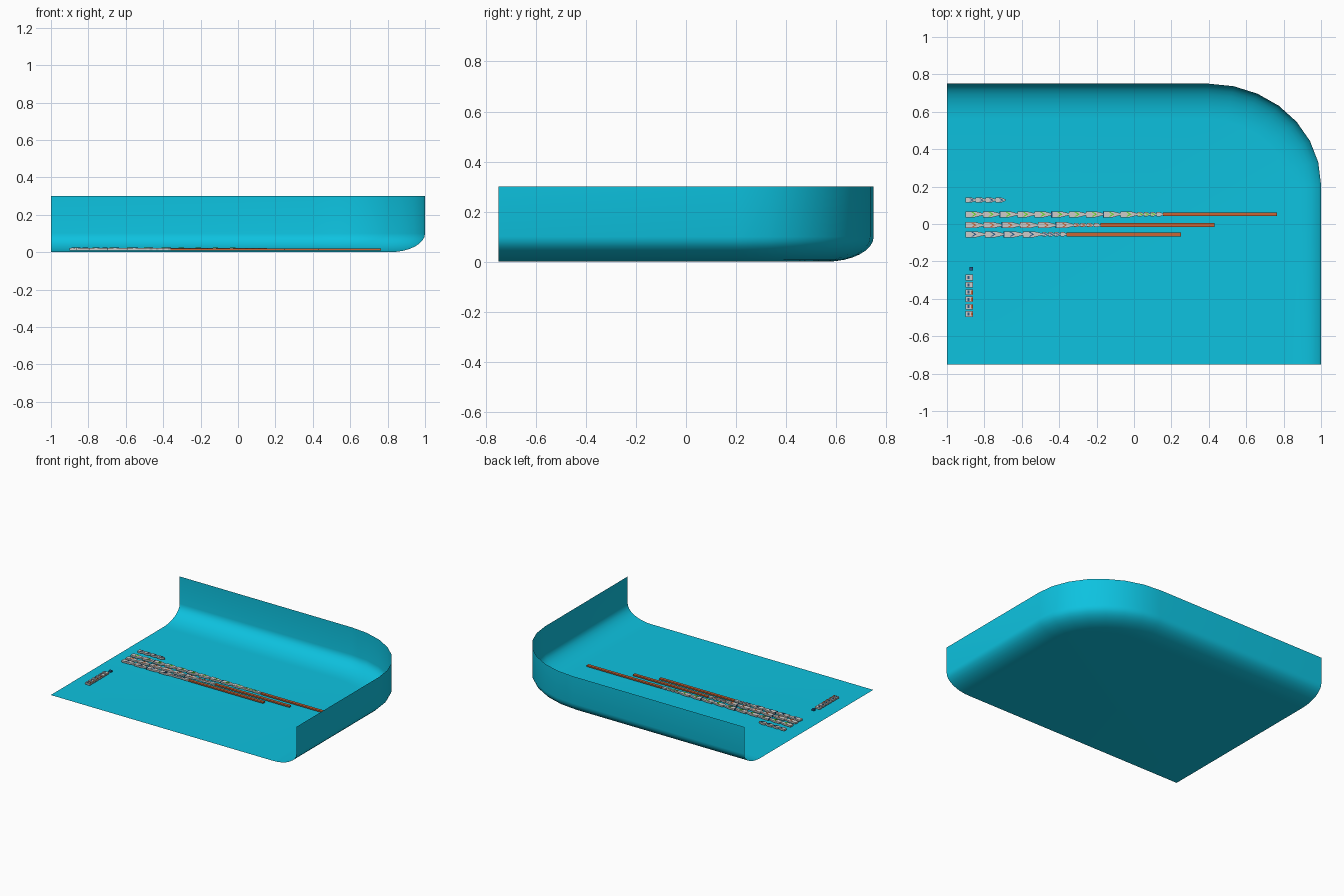
import bpy, bmesh, math

if "Cube" in bpy.data.objects:
    bpy.data.objects.remove(bpy.data.objects["Cube"])


def material(name, rgb):
    m = bpy.data.materials.new(name)
    m.diffuse_color = (*rgb, 1)
    m.use_nodes = True
    m.node_tree.nodes["Principled BSDF"].inputs["Base Color"].default_value = m.diffuse_color
    return m


CYAN = material("cyan", (0.004, 0.54, 0.74))
GREY = material("light grey", (0.62, 0.60, 0.58))
ORANGE = material("copper orange", (0.60, 0.13, 0.035))
GREEN = material("bright green", (0.12, 0.72, 0.02))
BLUE = material("dark blue", (0.02, 0.10, 0.25))


def finish(name, bm, mat):
    bmesh.ops.recalc_face_normals(bm, faces=bm.faces)
    me = bpy.data.meshes.new(name)
    bm.to_mesh(me)
    bm.free()
    me.materials.append(mat)
    ob = bpy.data.objects.new(name, me)
    bpy.context.collection.objects.link(ob)
    return ob


def prisms(name, outlines, z0, z1, mat):
    """Extrude a list of flat outlines into one object."""
    bm = bmesh.new()
    for pts in outlines:
        f = bm.faces.new([bm.verts.new((x, y, z0)) for x, y in pts])
        r = bmesh.ops.extrude_face_region(bm, geom=[f])
        for v in r["geom"]:
            if isinstance(v, bmesh.types.BMVert):
                v.co.z = z1
    return finish(name, bm, mat)


def rect(x0, x1, y, w):
    return [(x0, y - w / 2), (x1, y - w / 2), (x1, y + w / 2), (x0, y + w / 2)]


def arrow(x0, x1, y, w):
    m = x0 + (x1 - x0) * 0.55
    return [(x0, y - w / 2), (m, y - w / 2), (x1, y - w / 6),
            (x1, y + w / 6), (m, y + w / 2), (x0, y + w / 2)]


def chevron(x, y, w):
    t, d = 0.010, 0.018
    return [(x, y - w / 2), (x + t, y - w / 2), (x + t + d, y),
            (x + t, y + w / 2), (x, y + w / 2), (x + d, y)]


# Tray: floor coved into the back and right walls, rounded corner between
def ring(inset, z):
    rx, ry, cx, cy = 0.6 - inset, 0.54 - inset, 0.4, 0.21
    pts = [(-1, 0.75 - inset, z)]
    for i in range(8):
        a = math.pi / 2 * i / 7
        pts.append((cx + rx * math.sin(a), cy + ry * math.cos(a), z))
    return pts + [(1 - inset, -0.75, z)]


profile = [(0, 0.30)]
for i in range(9):
    a = math.pi / 2 * i / 8
    profile.append((0.19 * (1 - math.cos(a)), 0.10 * (1 - math.sin(a))))
bm = bmesh.new()
rings = [[bm.verts.new(p) for p in ring(*q)] for q in profile]
for a, b in zip(rings, rings[1:]):
    for i in range(len(a) - 1):
        bm.faces.new((a[i], a[i + 1], b[i + 1], b[i]))
bm.faces.new(rings[-1] + [bm.verts.new((-1, -0.75, 0))])
tray = finish("tray", bm, CYAN)
if max(tray.data.polygons, key=lambda p: p.area).normal.z < 0:
    tray.data.flip_normals()
for p in tray.data.polygons:
    p.use_smooth = True

# Long rows: grey arrow segments, coloured chevrons, thin tip and tail bar
Z0, Z1, W = 0.010, 0.022, 0.032
rows = [("upper", 0.052, 0.02, 0.155, 0.765, GREEN),
        ("middle", -0.006, -0.32, -0.18, 0.43, ORANGE),
        ("lower", -0.055, -0.49, -0.36, 0.25, BLUE)]
for name, y, body_end, tip_end, bar_end, accent in rows:
    n = round((body_end + 0.9) / 0.095)
    step = (body_end + 0.9) / n
    starts = [-0.9 + step * i for i in range(n)]
    prisms(name + "_segments", [arrow(x, x + step, y, W) for x in starts], Z0, Z1, GREY)
    prisms(name + "_accents", [chevron(x + 0.03, y, W * 0.7) for x in starts],
           Z1 - 0.004, Z1 + 0.002, accent)
    prisms(name + "_dividers", [rect(x - 0.003, x + 0.003, y, W) for x in starts[2::3]],
           Z0, Z1 + 0.001, BLUE)
    k = 4
    s = (tip_end - body_end) / k
    prisms(name + "_tip", [arrow(body_end + s * i, body_end + s * (i + 1), y, 0.022)
                           for i in range(k)], Z0, Z1, GREY)
    prisms(name + "_tip_accents", [chevron(body_end + s * i, y, 0.014)
                                   for i in range(k - 1)], Z1 - 0.004, Z1 + 0.001, accent)
    prisms(name + "_bar", [rect(tip_end, bar_end, y, 0.021)], Z0, Z1 - 0.002, ORANGE)

# Short row at the back
xs = [-0.9 + 0.053 * i for i in range(4)]
prisms("short_row_segments", [arrow(x, x + 0.053, 0.128, 0.028) for x in xs], Z0, Z1, GREY)
prisms("short_row_accents", [chevron(x + 0.016, 0.128, 0.018) for x in xs],
       Z1 - 0.004, Z1 + 0.002, BLUE)

# Column of small loose pieces and one small block
ys = [-0.286 - 0.039 * i for i in range(6)]
prisms("loose_pieces", [rect(-0.9, -0.86, y, 0.03) for y in ys], Z0, Z1, GREY)
prisms("loose_piece_dots_orange", [rect(-0.872, -0.862, y, 0.018) for y in ys[2:]],
       Z1 - 0.004, Z1 + 0.002, ORANGE)
prisms("loose_piece_dots_blue", [rect(-0.890, -0.880, y, 0.016) for y in ys],
       Z1 - 0.004, Z1 + 0.002, BLUE)
prisms("small_block", [rect(-0.88, -0.862, -0.24, 0.018)], Z0, Z1, BLUE)
